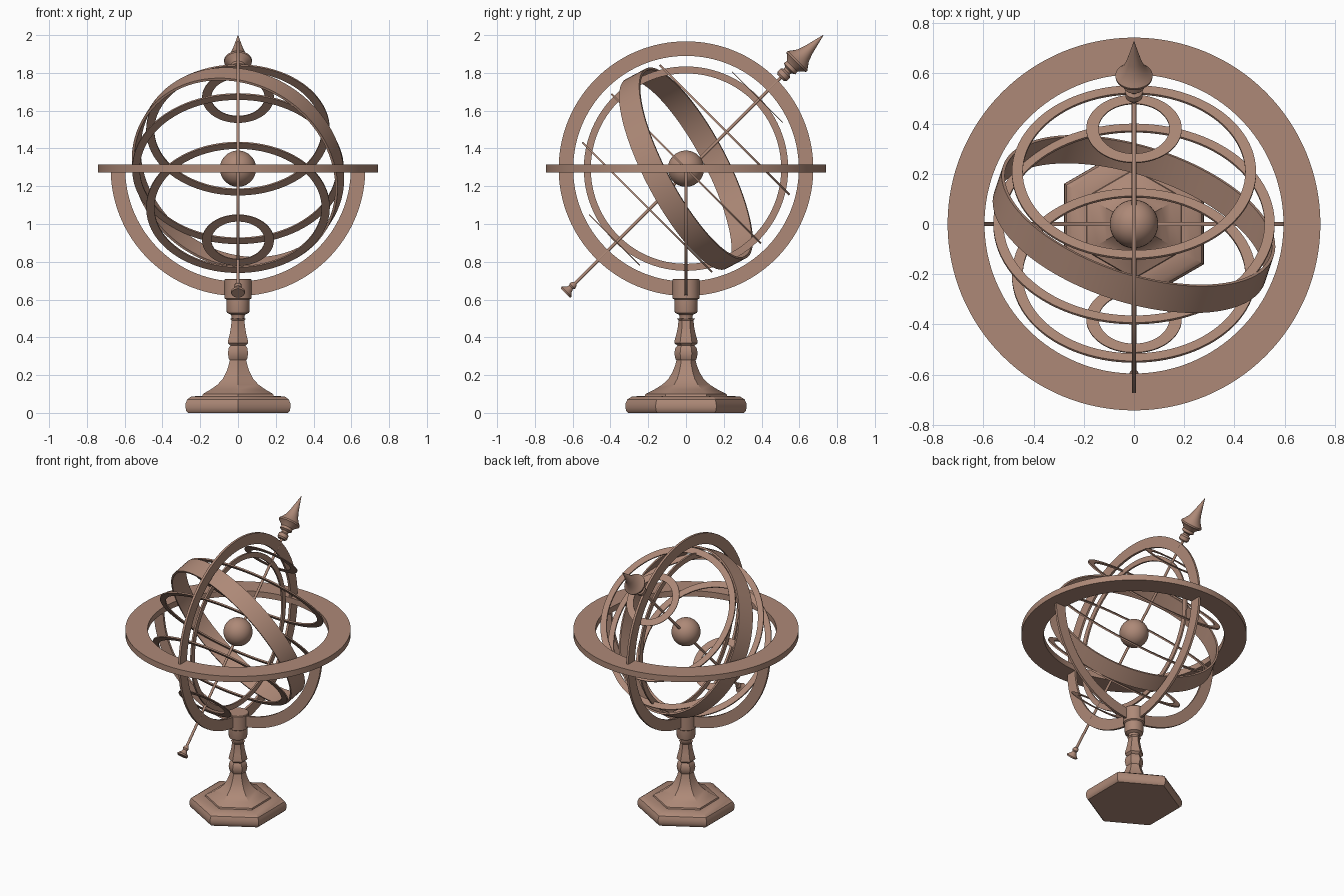
import bpy, math
from mathutils import Vector, Matrix

if "Cube" in bpy.data.objects:
    bpy.data.objects.remove(bpy.data.objects["Cube"])

C = Vector((0, 0, 1.293))                       # centre of the sphere
AXIS = Vector((0, 1, 1)).normalized()           # tilted polar axis
U = Vector((0, -1, 1)).normalized()
X = Vector((1, 0, 0))

mat = bpy.data.materials.new("warm_brown")
mat.diffuse_color = (0.42, 0.25, 0.185, 1)
mat.use_nodes = True
mat.node_tree.nodes["Principled BSDF"].inputs["Base Color"].default_value = mat.diffuse_color


def lathe(name, profile, n=96, loc=(0, 0, 0), axis=(0, 0, 1), closed=False,
          start=0.0, sweep=2 * math.pi, angle=35):
    """Spin (radius, height) points about an axis; closed = ring section."""
    full = sweep > 6.28
    steps = n if full else n + 1
    verts, faces = [], []
    k = len(profile)
    for i in range(steps):
        a = start + sweep * i / n
        for r, h in profile:
            verts.append((r * math.cos(a), r * math.sin(a), h))
    for i in range(n):
        j = (i + 1) % steps
        for p in range(k if closed else k - 1):
            q = (p + 1) % k
            faces.append((i * k + p, j * k + p, j * k + q, i * k + q))
    if closed and not full:                     # cap the cut ends
        faces.append(tuple(range(k)))
        faces.append(tuple((steps - 1) * k + p for p in reversed(range(k))))
    if not closed:                              # cap top and bottom
        faces.append(tuple(i * k for i in reversed(range(steps))))
        faces.append(tuple(i * k + k - 1 for i in range(steps)))
    me = bpy.data.meshes.new(name)
    me.from_pydata(verts, [], faces)
    me.materials.append(mat)
    ob = bpy.data.objects.new(name, me)
    bpy.context.collection.objects.link(ob)
    rot = Vector((0, 0, 1)).rotation_difference(Vector(axis)).to_matrix().to_4x4()
    ob.matrix_world = Matrix.Translation(Vector(loc)) @ rot
    bpy.ops.object.select_all(action='DESELECT')
    ob.select_set(True)
    bpy.context.view_layer.objects.active = ob
    bpy.ops.object.mode_set(mode='EDIT')
    bpy.ops.mesh.select_all(action='SELECT')
    bpy.ops.mesh.remove_doubles(threshold=1e-5)
    bpy.ops.mesh.normals_make_consistent(inside=False)
    bpy.ops.object.mode_set(mode='OBJECT')
    bpy.ops.object.shade_smooth_by_angle(angle=math.radians(angle))
    return ob


def ring(name, outer, inner, thick, axis, offset=0.0, **kw):
    t = thick / 2
    sect = [(inner, -t), (outer, -t), (outer, t), (inner, t)]
    return lathe(name, sect, loc=C + Vector(axis) * offset, axis=axis, closed=True, **kw)


# outer frame: horizon, upright meridian and supporting half ring
ring("horizon_ring", 0.742, 0.595, 0.042, (0, 0, 1), n=128)
ring("meridian_ring", 0.674, 0.597, 0.016, (1, 0, 0), n=128)
half = ring("support_half_ring", 0.674, 0.597, 0.016, (0, 0, 1), start=math.pi, sweep=math.pi)
half.matrix_world = Matrix.Translation(C) @ Matrix.Rotation(math.pi / 2, 4, 'X')

# inner sphere rings
ring("inner_meridian_ring", 0.541, 0.504, 0.012, (1, 0, 0))
ring("equator_ring", 0.56, 0.52, 0.01, AXIS)
for side, s in (("upper", 1), ("lower", -1)):
    ring(side + "_tropic_ring", 0.486, 0.443, 0.01, AXIS, 0.29 * s)
    ring(side + "_polar_ring", 0.19, 0.141, 0.005, AXIS, 0.535 * s)

# broad tilted band, turned about the polar axis
e, f = math.radians(23.5), math.radians(45)
normal = AXIS * math.cos(e) - (U * math.cos(f) - X * math.sin(f)) * math.sin(e)
ring("zodiac_band", 0.568, 0.555, 0.125, normal)

# central globe
lathe("central_globe", [(0.096 * math.sin(math.pi * i / 24), -0.096 * math.cos(math.pi * i / 24))
                        for i in range(1, 24)], n=48, loc=C)

# axis rod with finial and end knob
R0 = C + Vector((0, 0.01, -0.01))
lathe("axis_rod", [(0.009, -0.88), (0.009, 0.72)], n=16, loc=R0, axis=AXIS)
lathe("spire_finial", [(0.026, 0.695), (0.034, 0.705), (0.034, 0.73), (0.022, 0.74),
                       (0.024, 0.752), (0.042, 0.762), (0.04, 0.78), (0.052, 0.795),
                       (0.073, 0.812), (0.074, 0.822), (0.062, 0.836), (0.044, 0.862),
                       (0.03, 0.9), (0.017, 0.95), (0.001, 1.014)],
      n=40, loc=R0, axis=AXIS)
lathe("axis_end_knob", [(0.034, -0.918), (0.038, -0.908), (0.02, -0.89), (0.014, -0.875),
                        (0.02, -0.865), (0.018, -0.855), (0.012, -0.845)],
      n=32, loc=R0, axis=AXIS)

# hexagonal foot and bell, corners on the y axis
hexa = dict(n=6, start=math.pi / 2, angle=32)
lathe("hexagonal_foot", [(0.305, 0), (0.316, 0.01), (0.321, 0.028), (0.32, 0.05),
                         (0.31, 0.072), (0.285, 0.087), (0.22, 0.09)], **hexa)
lathe("hexagonal_bell", [(0.22, 0.085), (0.215, 0.1), (0.165, 0.125), (0.125, 0.15),
                         (0.093, 0.18), (0.072, 0.215), (0.058, 0.25), (0.05, 0.28)], **hexa)
# faceted stem: knob and vase
lathe("stem_knob", [(0.042, 0.27), (0.056, 0.285), (0.062, 0.315), (0.056, 0.345),
                    (0.042, 0.36)], **hexa)
lathe("stem_vase", [(0.045, 0.355), (0.062, 0.37), (0.06, 0.385), (0.05, 0.42),
                    (0.042, 0.46), (0.04, 0.49), (0.048, 0.5)], **hexa)
# round socket gripping the rings
lathe("stem_socket", [(0.034, 0.49), (0.034, 0.51), (0.038, 0.52), (0.058, 0.53),
                      (0.061, 0.54), (0.062, 0.6), (0.071, 0.606), (0.072, 0.705),
                      (0.068, 0.71)], n=48)
